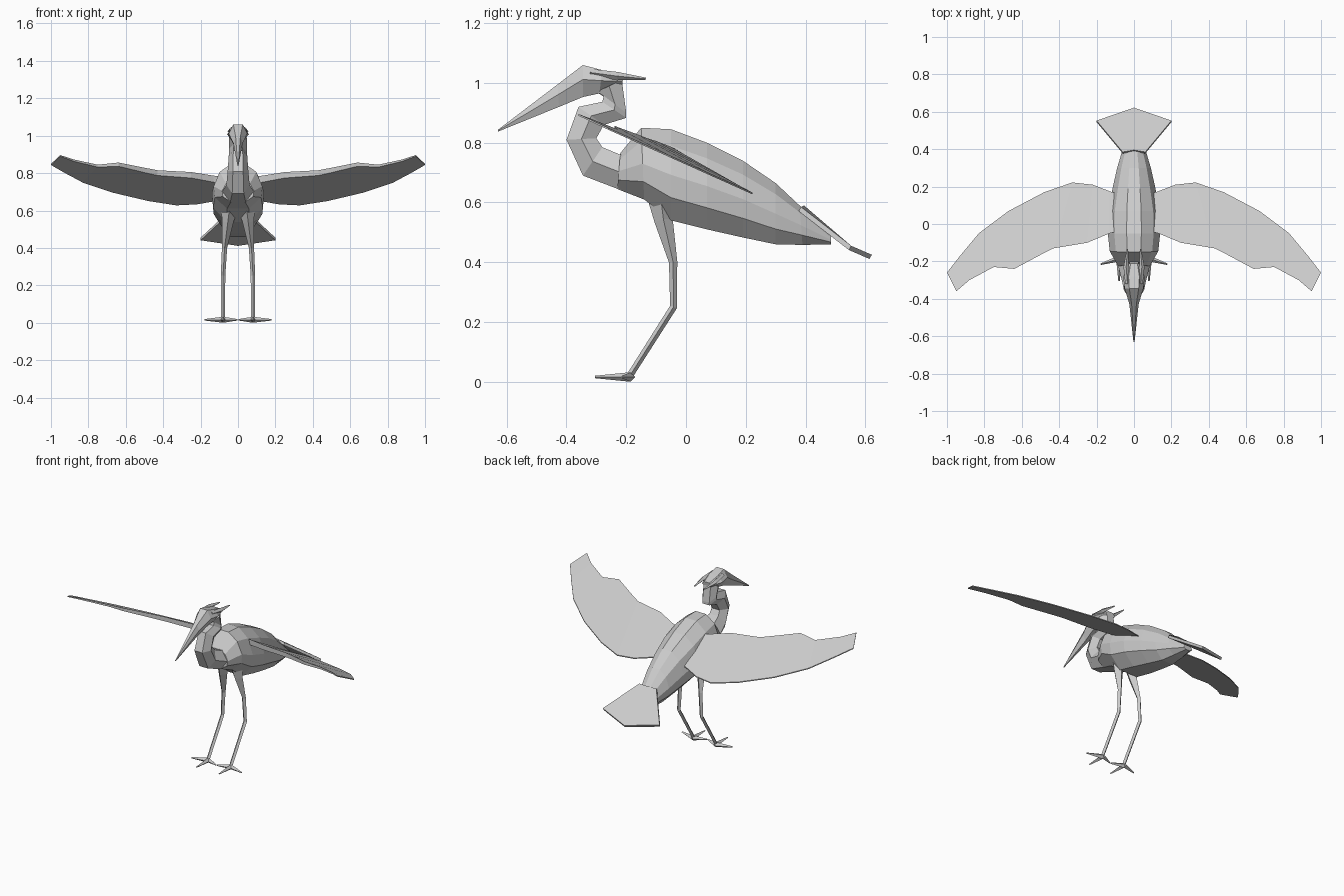
import bpy
import bmesh
from mathutils import Vector


def skin(name, rings):
    """Join equal-sized rings of points into a closed flat-shaded solid."""
    bm = bmesh.new()
    rows = [[bm.verts.new(p) for p in r] for r in rings]
    n = len(rows[0])
    for a, b in zip(rows, rows[1:]):
        for i in range(n):
            j = (i + 1) % n
            bm.faces.new((a[i], a[j], b[j], b[i]))
    bm.faces.new(rows[0])
    bm.faces.new(rows[-1])
    bmesh.ops.remove_doubles(bm, verts=bm.verts, dist=0.0005)
    bmesh.ops.recalc_face_normals(bm, faces=bm.faces)
    mesh = bpy.data.meshes.new(name)
    bm.to_mesh(mesh)
    bm.free()
    ob = bpy.data.objects.new(name, mesh)
    bpy.context.collection.objects.link(ob)
    return ob


def loft(name, stations, half):
    """Stations: lower y,z, upper y,z, half width. Half: (width, height) fractions."""
    section = half + [(-u, v) for u, v in reversed(half) if u > 0]
    rings = []
    for y0, z0, y1, z1, w in stations:
        rings.append([(u * w, y0 + (y1 - y0) * v, z0 + (z1 - z0) * v)
                      for u, v in section])
    return skin(name, rings)


def limb(name, path, mirror=True):
    """Tapered four-sided tube; path points are x, y, z, radius."""
    pts = [Vector(p[:3]) for p in path]
    rings = []
    for i, p in enumerate(pts):
        d = (pts[min(i + 1, len(pts) - 1)] - pts[max(i - 1, 0)]).normalized()
        ref = Vector((1, 0, 0)) if abs(d.x) < 0.6 else Vector((0, 1, 0))
        b = d.cross(ref).normalized()
        a = b.cross(d)
        r = path[i][3]
        rings.append([p + a * r, p + b * r, p - a * r, p - b * r])
    return mirrored(skin(name, rings))


def mirrored(ob):
    ob.modifiers.new("Mirror", 'MIRROR')
    return ob


# Body
loft("body", [
    (-0.23, 0.645, -0.22, 0.765, 0.085),
    (-0.14, 0.61, -0.15, 0.85, 0.13),
    (-0.05, 0.54, -0.05, 0.845, 0.14),
    (0.07, 0.51, 0.07, 0.80, 0.137),
    (0.19, 0.483, 0.19, 0.74, 0.115),
    (0.30, 0.46, 0.30, 0.665, 0.09),
    (0.39, 0.458, 0.38, 0.59, 0.065),
    (0.485, 0.46, 0.485, 0.49, 0.03),
], [(0.45, 0), (0.95, 0.25), (1, 0.5), (0.75, 0.82), (0.28, 1)])

# S-shaped neck
loft("neck", [
    (-0.13, 0.612, -0.15, 0.79, 0.09),
    (-0.22, 0.642, -0.22, 0.76, 0.085),
    (-0.345, 0.69, -0.28, 0.785, 0.062),
    (-0.40, 0.81, -0.30, 0.815, 0.055),
    (-0.36, 0.92, -0.275, 0.86, 0.05),
    (-0.28, 0.937, -0.20, 0.883, 0.048),
    (-0.275, 0.957, -0.20, 0.90, 0.048),
    (-0.30, 0.97, -0.215, 1.01, 0.048),
], [(0.5, 0), (1, 0.5), (0.5, 1)])

# Head and beak
loft("head_and_beak", [
    (-0.215, 0.985, -0.21, 1.02, 0.035),
    (-0.29, 0.965, -0.28, 1.043, 0.058),
    (-0.345, 0.953, -0.345, 1.06, 0.05),
    (-0.425, 0.92, -0.43, 0.995, 0.025),
    (-0.63, 0.837, -0.63, 0.843, 0.003),
], [(0.4, 0), (1, 0.55), (0.5, 1)])

# Pair of crest plumes
limb("crest_plumes", [(0.035, -0.32, 1.035, 0.012), (0.042, -0.23, 1.023, 0.014),
                      (0.035, -0.135, 1.014, 0.004)])

# Wings: leading x,y, trailing x,y, leading-edge thickness, on one tilted plane
wing = [
    (0.05, -0.03, 0.05, 0.15, 0.035),
    (0.13, -0.05, 0.13, 0.175, 0.035),
    (0.25, -0.10, 0.22, 0.21, 0.032),
    (0.43, -0.13, 0.33, 0.222, 0.028),
    (0.50, -0.165, 0.48, 0.17, 0.026),
    (0.64, -0.24, 0.67, 0.07, 0.02),
    (0.75, -0.23, 0.83, -0.05, 0.013),
    (0.88, -0.30, 0.93, -0.17, 0.01),
    (0.95, -0.36, 1.0, -0.26, 0.006),
]


def plane_z(y):
    return 0.729 - 0.448 * y


mirrored(skin("wings", [[(lx, ly, plane_z(ly)), (lx, ly, plane_z(ly) + t),
                         (tx, ty, plane_z(ty) + 0.004), (tx, ty, plane_z(ty) - 0.002)]
                        for lx, ly, tx, ty, t in wing]))

# Fan tail
tail = [(-0.06, 0.385, 0.585), (-0.20, 0.553, 0.455), (0, 0.622, 0.425),
        (0.20, 0.553, 0.455), (0.06, 0.385, 0.585), (0, 0.395, 0.59)]
skin("tail", [[(x, y - 0.008, z - 0.014) for x, y, z in tail], tail])

# Legs
limb("legs", [(0.045, -0.085, 0.62, 0.045), (0.055, -0.075, 0.54, 0.031),
              (0.072, -0.043, 0.40, 0.014), (0.08, -0.042, 0.25, 0.012),
              (0.08, -0.187, 0.022, 0.011)])

# Three-toed feet
for label, x, y in (("front", 0.08, -0.305), ("outer", 0.178, -0.215),
                    ("inner", 0.003, -0.215)):
    limb(label + "_toes", [(0.08, -0.185, 0.016, 0.016),
                           (x, y, 0.016, 0.004)])
